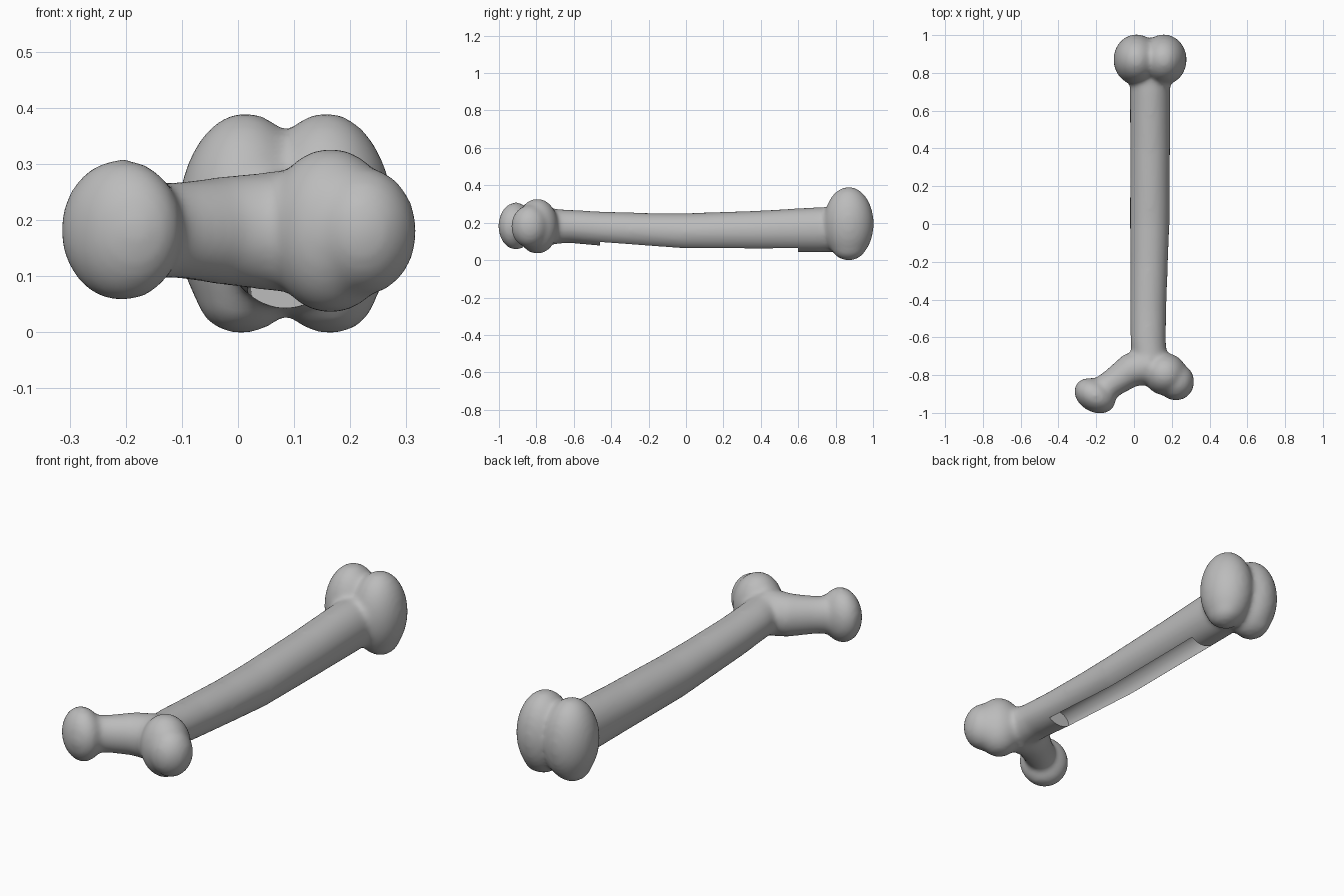
import bpy
import bmesh
from math import cos, sin, pi, radians
from mathutils import Vector, Matrix

if "Cube" in bpy.data.objects:
    bpy.data.objects.remove(bpy.data.objects["Cube"])

SIDES = 32


def lobe(bm, centre, radii, turn=0):
    """Rounded knob, optionally turned about z."""
    matrix = (Matrix.Translation(centre) @ Matrix.Rotation(radians(turn), 4, "Z")
              @ Matrix.Diagonal((*radii, 1)))
    bmesh.ops.create_uvsphere(bm, u_segments=40, v_segments=24, radius=1, matrix=matrix)


def tube(bm, sections):
    """Loft of oval rings; each section is x, y, z, half width, half height."""
    points = [Vector(s[:3]) for s in sections]
    rings = []
    for i, (x, y, z, w, h) in enumerate(sections):
        along = points[min(i + 1, len(points) - 1)] - points[max(i - 1, 0)]
        side = Vector((along.y, -along.x, 0)).normalized()
        ring = []
        for k in range(SIDES):
            a = 2 * pi * k / SIDES
            ring.append(bm.verts.new(points[i] + side * w * cos(a) + Vector((0, 0, h * sin(a)))))
        rings.append(ring)
    faces = [bm.faces.new(rings[0]), bm.faces.new(rings[-1][::-1])]
    for low, high in zip(rings, rings[1:]):
        for k in range(SIDES):
            n = (k + 1) % SIDES
            faces.append(bm.faces.new((low[k], high[k], high[n], low[n])))
    bmesh.ops.recalc_face_normals(bm, faces=faces)


def make_object(name, bm):
    mesh = bpy.data.meshes.new(name)
    bm.to_mesh(mesh)
    bm.free()
    obj = bpy.data.objects.new(name, mesh)
    bpy.context.collection.objects.link(obj)
    return obj


grey = bpy.data.materials.new("bone grey")
grey.use_nodes = True
grey.diffuse_color = (0.5, 0.5, 0.5, 1)
grey.node_tree.nodes["Principled BSDF"].inputs["Base Color"].default_value = (0.5, 0.5, 0.5, 1)

bm = bmesh.new()

# Shaft, gently bowed
tube(bm, [
    (0.09, -0.80, 0.18, 0.09, 0.10),
    (0.075, -0.62, 0.18, 0.094, 0.089),
    (0.075, -0.46, 0.168, 0.096, 0.092),
    (0.08, -0.20, 0.155, 0.10, 0.097),
    (0.083, 0.00, 0.148, 0.105, 0.103),
    (0.085, 0.40, 0.154, 0.106, 0.111),
    (0.085, 0.70, 0.162, 0.107, 0.121),
    (0.085, 0.87, 0.165, 0.107, 0.12),
])

# Neck and ball head
tube(bm, [
    (-0.20, -0.905, 0.182, 0.075, 0.085),
    (-0.11, -0.84, 0.182, 0.075, 0.086),
    (-0.02, -0.775, 0.181, 0.09, 0.098),
    (0.09, -0.75, 0.18, 0.10, 0.11),
])
lobe(bm, (-0.207, -0.909, 0.182), (0.116, 0.086, 0.127), -30)

# Outer knob opposite the head
lobe(bm, (0.165, -0.795, 0.181), (0.115, 0.112, 0.148))
lobe(bm, (0.222, -0.835, 0.18), (0.097, 0.10, 0.115))

# Twin knuckles at the far end, with broad undersides
for side in (-1, 1):
    lobe(bm, (0.085 + side * 0.072, 0.87, 0.195), (0.122, 0.134, 0.197))
    lobe(bm, (0.085 + side * 0.085, 0.87, 0.078), (0.078, 0.095, 0.08))

bone = make_object("bone", bm)
bone.data.materials.append(grey)

# Open marrow channel along the underside
bm = bmesh.new()
tube(bm, [
    (0.075, -0.46, 0.09, 0.06, 0.06),
    (0.08, 0.00, 0.075, 0.062, 0.07),
    (0.085, 0.60, 0.08, 0.062, 0.07),
])
channel = make_object("channel_cutter", bm)
channel.data.materials.append(grey)
channel.hide_render = True
channel.hide_set(True)

# Fuse the parts, soften the joints, then cut the channel
remesh = bone.modifiers.new("Fuse", "REMESH")
remesh.mode = "VOXEL"
remesh.voxel_size = 0.011
smooth = bone.modifiers.new("Soften", "SMOOTH")
smooth.factor = 0.5
smooth.iterations = 18
cut = bone.modifiers.new("Channel", "BOOLEAN")
cut.operation = "DIFFERENCE"
cut.solver = "EXACT"
cut.object = channel

bpy.ops.object.select_all(action="DESELECT")
bone.select_set(True)
bpy.context.view_layer.objects.active = bone
bpy.ops.object.convert(target="MESH")
bpy.data.objects.remove(channel)
bpy.ops.object.shade_smooth_by_angle(angle=radians(35))
